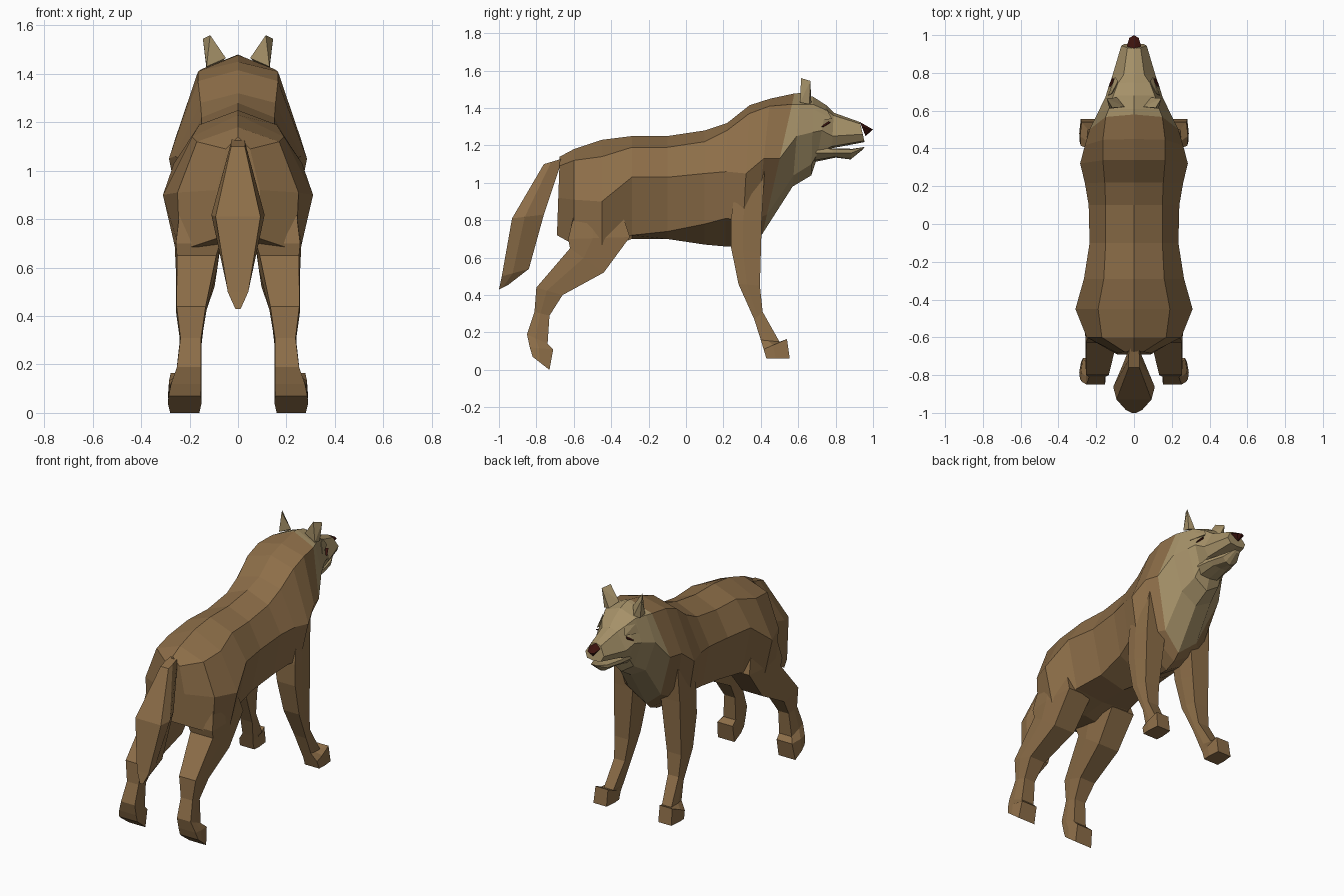
import bpy, bmesh
from mathutils import Vector


def material(name, rgb):
    m = bpy.data.materials.new(name)
    m.diffuse_color = (*rgb, 1)
    return m


FUR = material("brown_fur", (0.265, 0.155, 0.065))
TAN = material("tan_fur", (0.38, 0.285, 0.14))
DARK = material("dark_nose", (0.045, 0.006, 0.004))


def finish(bm, name, mat, mirror):
    bmesh.ops.recalc_face_normals(bm, faces=bm.faces)
    me = bpy.data.meshes.new(name)
    bm.to_mesh(me)
    bm.free()
    me.materials.append(mat)
    ob = bpy.data.objects.new(name, me)
    bpy.context.collection.objects.link(ob)
    if mirror:
        mod = ob.modifiers.new("mirror", 'MIRROR')
        mod.use_mirror_merge = False
    return ob


def loft(name, rings, mat, mirror=False):
    """Skin closed rings of equal point count and cap both ends."""
    bm = bmesh.new()
    vs = [[bm.verts.new(p) for p in r] for r in rings]
    n = len(vs[0])
    for a, b in zip(vs, vs[1:]):
        for i in range(n):
            j = (i + 1) % n
            bm.faces.new((a[i], a[j], b[j], b[i]))
    bm.faces.new(vs[0])
    bm.faces.new(vs[-1])
    return finish(bm, name, mat, mirror)


def hull(name, pts, mat, mirror=False):
    bm = bmesh.new()
    for p in pts:
        bm.verts.new(p)
    bmesh.ops.convex_hull(bm, input=bm.verts)
    return finish(bm, name, mat, mirror)


def trunk_ring(yt, zt, yb, zb, *side):
    """Symmetric eight-sided section: top point, three side points, bottom."""
    half = []
    for x, z in zip(side[::2], side[1::2]):
        t = (z - zb) / (zt - zb)
        half.append(Vector((x, yb + (yt - yb) * t, z)))
    left = [Vector((-p.x, p.y, p.z)) for p in reversed(half)]
    return [Vector((0, yt, zt))] + half + [Vector((0, yb, zb))] + left


def limb_ring(yf, zf, yb, zb, xi, xo, inset=0.07):
    """Six-sided slanted section running from a front edge to a back edge."""
    f, b = Vector((0, yf, zf)), Vector((0, yb, zb))
    m = f.lerp(b, 0.6)
    d = (xo - xi) * inset
    X = Vector((1, 0, 0))
    return [f + X * (xi + d), f + X * (xo - d), m + X * xo,
            b + X * (xo - d * 0.4), b + X * (xi + d * 0.4), m + X * xi]


# Body: rump to the slanted collar line
collar = (.58, 1.478, .41, .73, .15, 1.42, .235, 1.13, .12, .83)
body = [
    (-.675, 1.14, -.69, .72, .05, 1.09, .09, .92, .09, .72),
    (-.60, 1.18, -.60, .70, .17, 1.12, .25, .91, .24, .67),
    (-.45, 1.23, -.45, .68, .19, 1.14, .31, .90, .25, .64),
    (-.29, 1.25, -.29, .70, .16, 1.19, .265, 1.03, .20, .72),
    (-.10, 1.25, -.10, .70, .15, 1.19, .235, 1.03, .17, .74),
    (.10, 1.28, .10, .67, .15, 1.22, .24, 1.05, .19, .78),
    (.22, 1.32, .21, .66, .155, 1.28, .26, 1.06, .22, .81),
    (.34, 1.415, .30, .66, .165, 1.37, .285, 1.05, .235, .80),
    (.45, 1.45, .37, .69, .165, 1.41, .26, 1.13, .19, .81),
    collar,
]
loft("body", [trunk_ring(*r) for r in body], FUR)

# Ruff, skull and upper muzzle
head = [
    collar,
    (.61, 1.48, .57, .98, .135, 1.42, .19, 1.25, .11, 1.04),
    (.68, 1.46, .67, 1.04, .11, 1.42, .15, 1.27, .09, 1.10),
    (.75, 1.415, .70, 1.13, .085, 1.39, .135, 1.28, .08, 1.16),
    (.79, 1.375, .78, 1.185, .055, 1.36, .115, 1.25, .08, 1.195),
    (.93, 1.325, .955, 1.218, .035, 1.315, .067, 1.26, .05, 1.225),
]
loft("head", [trunk_ring(*r) for r in head], TAN)

# Lower jaw
jaw = [
    (.68, 1.205, .68, 1.11, .085, 1.20, .095, 1.16, .06, 1.12),
    (.775, 1.185, .80, 1.135, .08, 1.18, .08, 1.16, .05, 1.14),
    (.89, 1.182, .88, 1.125, .05, 1.179, .053, 1.16, .03, 1.135),
    (.955, 1.192, .945, 1.178, .02, 1.191, .022, 1.188, .015, 1.182),
]
loft("lower_jaw", [trunk_ring(*r) for r in jaw], TAN)

# Nose
hull("nose", [(0, .93, 1.325), (0, 1.0, 1.285), (0, .96, 1.25)] +
     [(s * .038, .94, 1.30) for s in (-1, 1)] +
     [(s * .025, .985, 1.285) for s in (-1, 1)], DARK)

# Eyes and heavy brows
hull("eye", [(.12, .70, 1.30), (.113, .775, 1.325), (.132, .735, 1.30),
             (.08, .74, 1.33), (.08, .73, 1.29)], DARK, True)
hull("brow", [(.138, .68, 1.33), (.10, .78, 1.342), (.12, .69, 1.39),
              (.085, .755, 1.39), (.07, .70, 1.34)], TAN, True)

# Ears
hull("ear", [(.05, .62, 1.465), (.13, .61, 1.43), (.115, .615, 1.56),
             (.145, .665, 1.545), (.09, .67, 1.43), (.13, .66, 1.42)], TAN, True)

# Front legs, rising inside the shoulders
front = [
    (.42, 1.06, .27, 1.02, .10, .24),
    (.405, .80, .24, .80, .09, .25),
    (.40, .62, .24, .66, .11, .25),
    (.395, .45, .28, .46, .13, .25),
    (.41, .31, .365, .27, .15, .24),
    (.50, .15, .40, .16, .17, .25),
    (.54, .165, .415, .11, .18, .285),
    (.555, .06, .43, .06, .18, .29),
]
loft("front_leg", [limb_ring(*r) for r in front], FUR, True)

# Hind legs, rising inside the thighs
hind = [
    (-.38, .95, -.57, .95, .08, .23),
    (-.30, .71, -.63, .70, .07, .262),
    (-.44, .52, -.62, .65, .085, .257),
    (-.66, .40, -.80, .44, .13, .257),
    (-.73, .29, -.81, .31, .15, .24),
    (-.74, .14, -.85, .19, .15, .255),
    (-.71, .11, -.835, .12, .15, .28),
    (-.73, 0, -.82, .07, .15, .29),
]
loft("hind_leg", [limb_ring(*r) for r in hind], FUR, True)

# Tail
tail = [
    (-.66, 1.13, -.76, 1.10, -.03, .03),
    (-.76, .83, -.93, .81, -.11, .11, .2),
    (-.84, .54, -.985, .50, -.045, .045),
    (-.95, .455, -1.0, .43, -.012, .012),
]
loft("tail", [limb_ring(*r) for r in tail], FUR)
